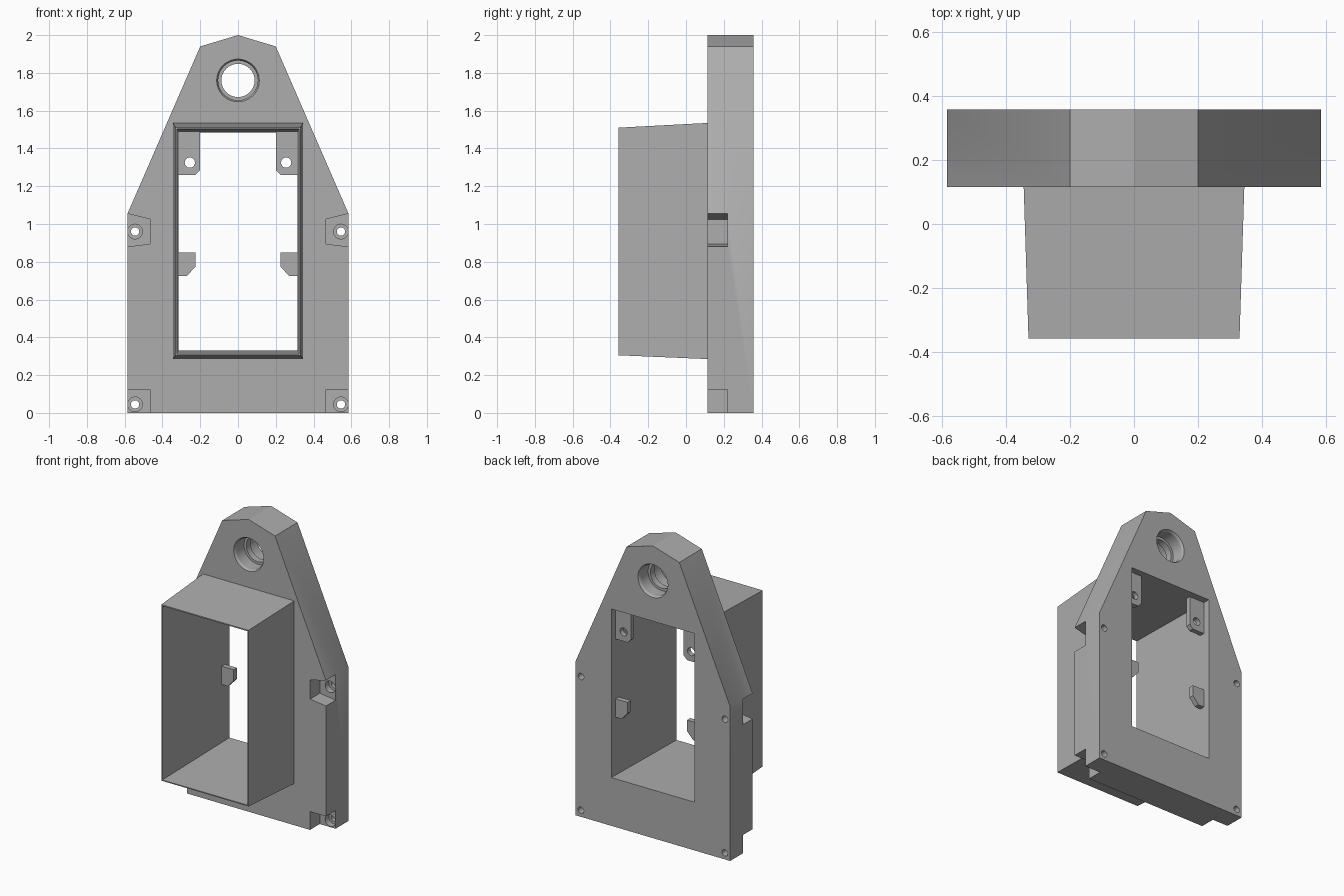
import bpy, bmesh, math

cube = bpy.data.objects.get("Cube")
if cube:
    bpy.data.objects.remove(cube, do_unlink=True)

grey = bpy.data.materials.new("plain grey")
grey.use_nodes = True
COLOUR = (0.42, 0.42, 0.42, 1)
grey.diffuse_color = COLOUR
grey.node_tree.nodes["Principled BSDF"].inputs["Base Color"].default_value = COLOUR


def loft(name, sections):
    """Closed solid through (y, [(x, z), ...]) sections."""
    bm = bmesh.new()
    rings = [[bm.verts.new((x, y, z)) for x, z in pts] for y, pts in sections]
    n = len(rings[0])
    for a, b in zip(rings, rings[1:]):
        for i in range(n):
            j = (i + 1) % n
            bm.faces.new((a[i], a[j], b[j], b[i]))
    bm.faces.new(rings[0])
    bm.faces.new(rings[-1])
    bmesh.ops.recalc_face_normals(bm, faces=bm.faces)
    mesh = bpy.data.meshes.new(name)
    bm.to_mesh(mesh)
    bm.free()
    mesh.materials.append(grey)
    obj = bpy.data.objects.new(name, mesh)
    bpy.context.collection.objects.link(obj)
    return obj


def prism(name, pts, y0, y1):
    return loft(name, [(y0, pts), (y1, pts)])


def rect(w, z0, z1):
    return [(-w, z0), (w, z0), (w, z1), (-w, z1)]


def circle(x, z, r, n=32):
    return [(x + r * math.cos(2 * math.pi * i / n),
             z + r * math.sin(2 * math.pi * i / n)) for i in range(n)]


def mirrored(pts, side):
    return [(side * x, z) for x, z in pts]


def combine(target, tool, operation="DIFFERENCE"):
    tool.hide_render = True
    mod = target.modifiers.new("combine", "BOOLEAN")
    mod.operation, mod.solver, mod.object = operation, "EXACT", tool
    bpy.ops.object.select_all(action="DESELECT")
    bpy.context.view_layer.objects.active = target
    target.select_set(True)
    bpy.ops.object.modifier_apply(modifier=mod.name)
    bpy.data.objects.remove(tool, do_unlink=True)


FRONT, POCKET, BACK, TIP = 0.115, 0.22, 0.358, -0.358

# Gabled mounting plate
half = [(0.585, 0), (0.585, 1.055), (0.2, 1.94)]
outline = half + [(0, 2)] + mirrored(half[::-1], -1)
body = prism("mounting_plate_with_hood", outline, FRONT, BACK)

# Tapered hood, joined to the plate and hollowed right through
base = rect(0.345, 0.285, 1.535)
hood = loft("hood", [(TIP, rect(0.33, 0.305, 1.51)), (FRONT, base), (POCKET, base)])
combine(body, hood, "UNION")
mouth, window = rect(0.322, 0.312, 1.502), rect(0.315, 0.33, 1.484)
opening = loft("opening", [(TIP - 0.05, mouth), (TIP, mouth),
                           (BACK, window), (BACK + 0.05, window)])
combine(body, opening)

# Top eye: wide bore from both faces with a narrow lip in the middle
eye = [(0.05, 0.113), (FRONT, 0.113), (FRONT + 0.015, 0.105), (0.215, 0.105),
       (0.215, 0.088), (0.26, 0.088), (0.26, 0.105),
       (BACK - 0.015, 0.105), (BACK, 0.113), (0.42, 0.113)]
combine(body, loft("eye", [(y, circle(0, 1.76, r, 48)) for y, r in eye]))

# Four edge pockets with counterbored screw holes
upper = [(0.465, 0.895), (0.465, 1.025), (0.585, 1.055),
         (0.65, 1.071), (0.65, 0.872), (0.585, 0.88)]
lower = [(0.465, -0.05), (0.465, 0.125), (0.65, 0.125), (0.65, -0.05)]
for side in (-1, 1):
    for pocket, z in ((upper, 0.96), (lower, 0.045)):
        combine(body, prism("pocket", mirrored(pocket, side), 0.05, POCKET))
        x = side * 0.545
        screw = [(0.2, 0.039), (0.26, 0.039), (0.26, 0.022), (0.42, 0.022)]
        combine(body, loft("screw_hole", [(y, circle(x, z, r)) for y, r in screw]))

# Tabs inside the window
parts = [body]
screw_tab = [(0.325, 1.49), (0.2, 1.49), (0.2, 1.285), (0.225, 1.26), (0.325, 1.26)]
rest_tab = [(0.325, 0.85), (0.225, 0.85), (0.225, 0.775), (0.27, 0.725), (0.325, 0.725)]
for side, label in ((-1, "right"), (1, "left")):
    tab = prism(label + "_screw_tab", mirrored(screw_tab, side), 0.275, 0.31)
    combine(tab, prism("tab_hole", circle(side * 0.255, 1.325, 0.027), 0.2, 0.4))
    parts += [tab, prism(label + "_rest_tab", mirrored(rest_tab, side), 0.275, 0.31)]

# Smooth the round bores, keep every edge crisp
bpy.ops.object.select_all(action="DESELECT")
for obj in parts:
    obj.select_set(True)
bpy.context.view_layer.objects.active = body
bpy.ops.object.shade_smooth_by_angle(angle=math.radians(25))
